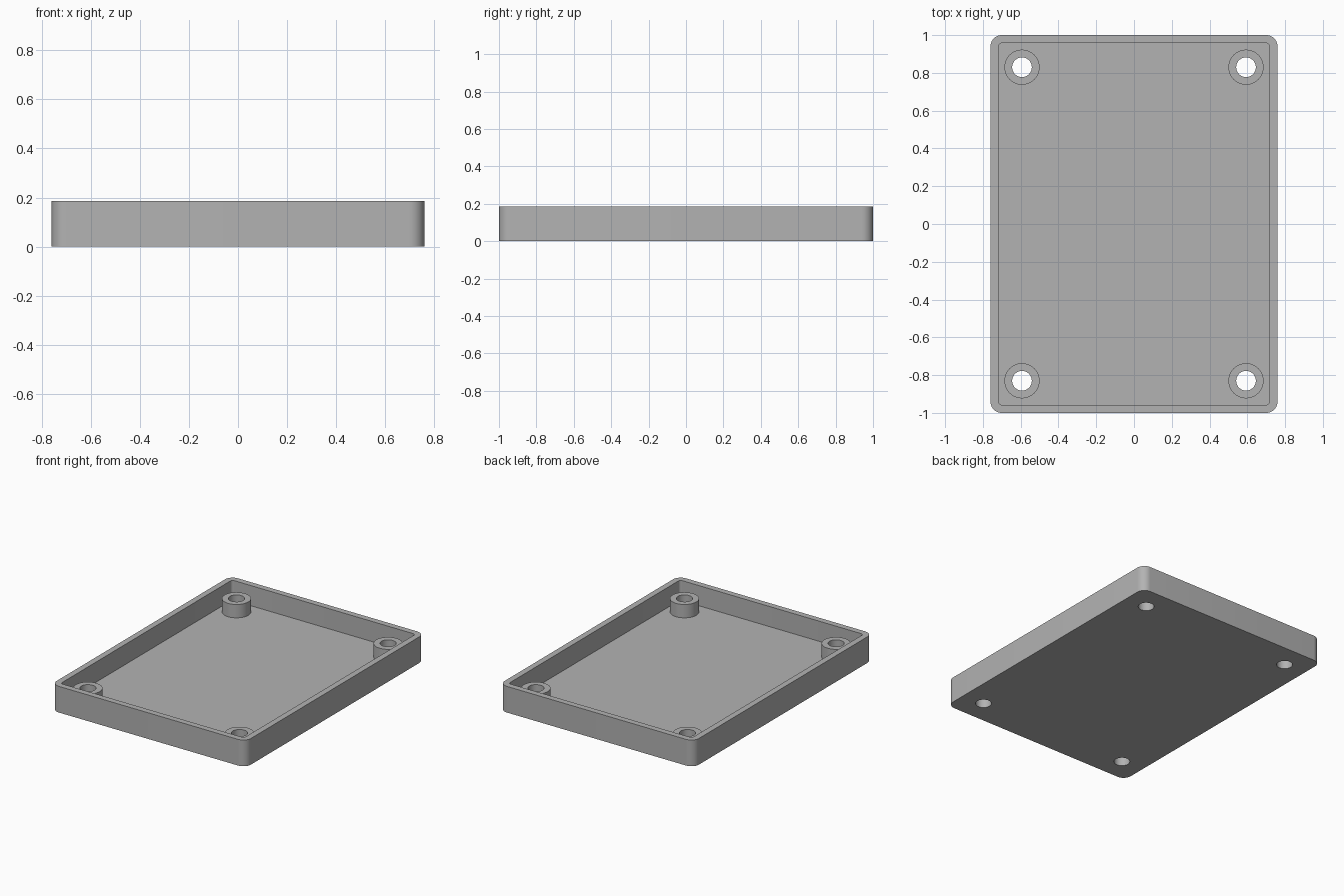
import bpy
import bmesh
from math import cos, sin, pi

if "Cube" in bpy.data.objects:
    bpy.data.objects.remove(bpy.data.objects["Cube"], do_unlink=True)

HALF_X, HALF_Y, HEIGHT = 0.76, 1.0, 0.185
WALL, CORNER = 0.0425, 0.06
BOSS_X, BOSS_Y, BOSS_TOP = 0.593, 0.83, 0.137
BOSS_R, HOLE_R = 0.093, 0.052

grey = bpy.data.materials.new("plain grey")
grey.use_nodes = True
colour = (0.45, 0.45, 0.45, 1)
grey.diffuse_color = colour
grey.node_tree.nodes["Principled BSDF"].inputs["Base Color"].default_value = colour


def rounded_outline(hx, hy, r, steps=10):
    """Anticlockwise points of a rectangle with round corners."""
    points = []
    for i, (sx, sy) in enumerate([(1, 1), (-1, 1), (-1, -1), (1, -1)]):
        for k in range(steps + 1):
            a = (i + k / steps) * pi / 2
            points.append((sx * (hx - r) + r * cos(a), sy * (hy - r) + r * sin(a)))
    return points


def circle(cx, cy, r, n=48):
    return [(cx + r * cos(2 * pi * k / n), cy + r * sin(2 * pi * k / n)) for k in range(n)]


def prism(name, outline, z0, z1):
    """Extrude a closed outline from z0 up to z1."""
    bm = bmesh.new()
    base = bm.faces.new([bm.verts.new((x, y, z0)) for x, y in outline])
    top = bmesh.ops.extrude_face_region(bm, geom=[base])["geom"]
    bmesh.ops.translate(bm, vec=(0, 0, z1 - z0),
                        verts=[v for v in top if isinstance(v, bmesh.types.BMVert)])
    bmesh.ops.recalc_face_normals(bm, faces=bm.faces)
    mesh = bpy.data.meshes.new(name)
    bm.to_mesh(mesh)
    bm.free()
    mesh.materials.append(grey)
    obj = bpy.data.objects.new(name, mesh)
    bpy.context.collection.objects.link(obj)
    return obj


def select_only(obj):
    bpy.ops.object.select_all(action="DESELECT")
    obj.select_set(True)
    bpy.context.view_layer.objects.active = obj


def cut(obj, cutter):
    """Subtract the cutter and remove it."""
    cutter.hide_render = True
    mod = obj.modifiers.new("cut", "BOOLEAN")
    mod.operation = "DIFFERENCE"
    mod.solver = "EXACT"
    mod.object = cutter
    select_only(obj)
    bpy.ops.object.modifier_apply(modifier=mod.name)
    bpy.data.objects.remove(cutter, do_unlink=True)


# Open tray: rounded block with its inside hollowed out
tray = prism("tray", rounded_outline(HALF_X, HALF_Y, CORNER), 0, HEIGHT)
inside = rounded_outline(HALF_X - WALL, HALF_Y - WALL, CORNER - WALL, 5)
cut(tray, prism("hollow_cutter", inside, WALL, HEIGHT + 0.1))

# Screw bosses in the corners, with holes through the floor
parts = [tray]
for side, sx in (("left", 1), ("right", -1)):
    for end, sy in (("front", -1), ("back", 1)):
        x, y = sx * BOSS_X, sy * BOSS_Y
        boss = prism(f"{end}_{side}_screw_boss", circle(x, y, BOSS_R), WALL, BOSS_TOP)
        for part in (tray, boss):
            cut(part, prism("hole_cutter", circle(x, y, HOLE_R), -0.1, HEIGHT + 0.1))
        parts.append(boss)

# Smooth round surfaces, crisp edges
for part in parts:
    select_only(part)
    bpy.ops.object.shade_smooth_by_angle(angle=pi / 6)
